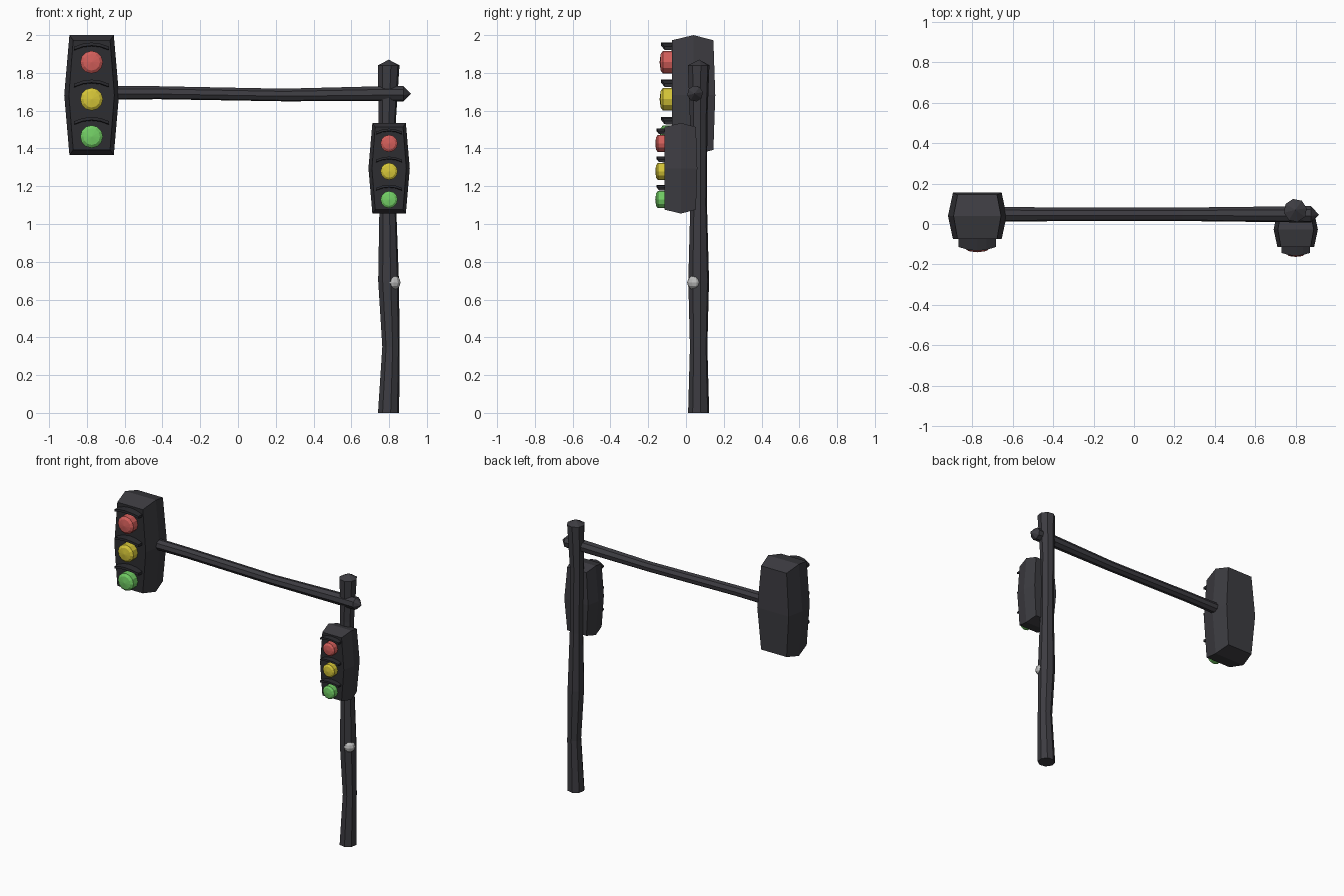
import bpy, bmesh, math
from mathutils import Vector, Matrix

if "Cube" in bpy.data.objects:
    bpy.data.objects.remove(bpy.data.objects["Cube"])


def material(name, rgb):
    m = bpy.data.materials.new(name)
    m.diffuse_color = (*rgb, 1)
    m.use_nodes = True
    m.node_tree.nodes["Principled BSDF"].inputs["Base Color"].default_value = m.diffuse_color
    return m


GREY = material("dark grey", (0.046, 0.045, 0.053))
BLACK = material("black", (0.026, 0.026, 0.031))
RED = material("red", (0.66, 0.115, 0.105))
YELLOW = material("yellow", (0.68, 0.57, 0.04))
GREEN = material("green", (0.17, 0.62, 0.13))
SILVER = material("light grey", (0.5, 0.5, 0.5))


def finish(bm, name, *mats):
    bmesh.ops.recalc_face_normals(bm, faces=bm.faces[:])
    me = bpy.data.meshes.new(name)
    bm.to_mesh(me)
    bm.free()
    ob = bpy.data.objects.new(name, me)
    bpy.context.collection.objects.link(ob)
    for m in mats:
        me.materials.append(m)
    return ob


def tube(name, rings, u, v, sides, mat, turn=0.0):
    """Skin a run of (centre, radius) rings in the plane u, v; radius 0 is a tip."""
    bm = bmesh.new()
    u, v = Vector(u), Vector(v)
    loops = []
    for c, r in rings:
        loop = []
        for i in range(sides if r else 1):
            a = 2 * math.pi * (i + turn) / sides
            loop.append(bm.verts.new(Vector(c) + r * (u * math.cos(a) + v * math.sin(a))))
        loops.append(loop)
    for a, b in zip(loops, loops[1:]):
        for i in range(sides):
            j = (i + 1) % sides
            if len(b) == 1:
                bm.faces.new((a[i], a[j], b[0]))
            else:
                bm.faces.new((a[i], a[j], b[j], b[i]))
    for end in (loops[0], loops[-1]):
        if len(end) > 1:
            bm.faces.new(end)
    return finish(bm, name, mat)


def housing(name, c, s):
    # a box halved along each axis, swollen at its middle
    bm = bmesh.new()
    bmesh.ops.create_cube(bm, size=2)
    bmesh.ops.subdivide_edges(bm, edges=bm.edges[:], cuts=1, use_grid_fill=True)
    for vert in bm.verts:
        i, j, k = (round(n) for n in vert.co)
        x = i * 0.145 * (0.83 if j else 1) * (0.81 if k else 1)
        y = j * (0.115 if j < 0 or not k else 0.105)
        z = k * (0.29 if j else 0.3175)
        vert.co = Vector(c) + s * Vector((x, y, z))
    ob = finish(bm, name, GREY, BLACK)
    for p in ob.data.polygons:
        if p.normal.y < -0.9:
            p.material_index = 1


def visor(name, c, s):
    # shallow arched strip
    bm = bmesh.new()
    rows = []
    for i in range(5):
        t = i / 2 - 1
        x, z = 0.092 * t, -0.022 * t * t
        front = -0.172 + 0.018 * t * t
        pts = [(x, front, z), (x, front, z - 0.016), (x, -0.10, z - 0.02), (x, -0.10, z)]
        rows.append([bm.verts.new(Vector(c) + s * Vector(p)) for p in pts])
    for a, b in zip(rows, rows[1:]):
        for i in range(4):
            j = (i + 1) % 4
            bm.faces.new((a[i], a[j], b[j], b[i]))
    bm.faces.new(rows[0])
    bm.faces.new(rows[-1])
    finish(bm, name, BLACK)


def signal(prefix, c, s):
    housing(prefix + "_housing", c, s)
    for label, mat, dz in (("red", RED, 0.174), ("yellow", YELLOW, -0.022), ("green", GREEN, -0.22)):
        o = Vector(c) + Vector((0, 0, dz * s))
        rings = [(o + Vector((0, y * s, 0)), r * s) for y, r in
                 ((-0.10, 0.06), (-0.162, 0.06), (-0.174, 0.044), (-0.18, 0))]
        tube(f"{prefix}_{label}_lens", rings, (1, 0, 0), (0, 0, 1), 12, mat)
        visor(f"{prefix}_{label}_visor", o + Vector((0, 0, 0.104 * s)), s)


# slightly crooked pole with a blunt pointed top
pole = [(0.797, 0, 0.057), (0.81, 0.35, 0.047), (0.797, 0.7, 0.056), (0.793, 1.1, 0.045),
        (0.79, 1.55, 0.047), (0.798, 1.84, 0.058)]
tube("pole", [((x, 0.067, z), r) for x, z, r in pole] + [((0.798, 0.07, 1.87), 0)],
     (1, 0, 0), (0, 1, 0), 8, GREY, 0.25)

# horizontal arm with a pointed end
arm = [(-0.70, 1.695, 0.037), (-0.42, 1.695, 0.035), (0.24, 1.683, 0.034),
       (0.76, 1.69, 0.04), (0.875, 1.69, 0.042)]
tube("arm", [((x, 0.048, z), r) for x, z, r in arm] + [((0.915, 0.045, 1.69), 0)],
     (0, 1, 0), (0, 0, 1), 8, GREY, 0.25)

# signal heads
signal("large_signal", (-0.775, 0.04, 1.6825), 1.0)
signal("small_signal", (0.80, -0.027, 1.295), 0.755)

# crossing button
bm = bmesh.new()
bmesh.ops.create_uvsphere(bm, u_segments=10, v_segments=6, radius=0.038,
                          matrix=Matrix.Translation((0.824, 0.044, 0.69)))
finish(bm, "push_button", SILVER)
